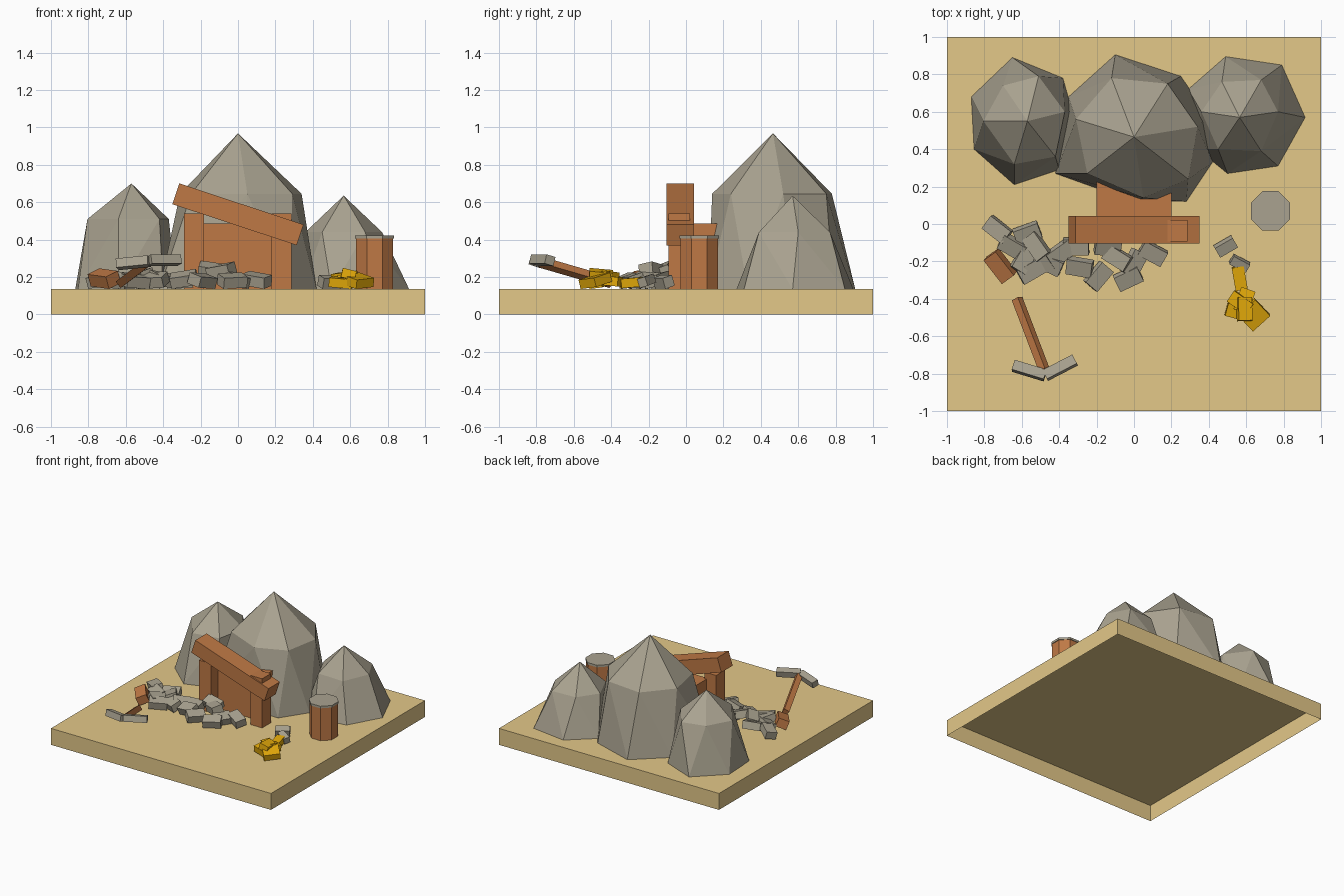
import bpy, bmesh, math
from mathutils import Vector, Euler, Quaternion

cube = bpy.data.objects.get("Cube")
if cube:
    bpy.data.objects.remove(cube, do_unlink=True)


def material(name, r, g, b):
    m = bpy.data.materials.new(name)
    m.use_nodes = True
    m.diffuse_color = (r, g, b, 1)
    m.node_tree.nodes["Principled BSDF"].inputs["Base Color"].default_value = (r, g, b, 1)
    return m


SAND = material("sand", 0.77, 0.58, 0.25)
WOOD = material("wood", 0.52, 0.19, 0.06)
STONE = material("stone", 0.40, 0.365, 0.28)
GOLD = material("gold", 0.79, 0.41, 0.003)
GROUND = 0.135


def finish(name, bm, mat, open_below=False):
    bmesh.ops.recalc_face_normals(bm, faces=bm.faces)
    if open_below:
        under = [f for f in bm.faces if f.normal.z < -0.9]
        bmesh.ops.delete(bm, geom=under, context='FACES')
    mesh = bpy.data.meshes.new(name)
    bm.to_mesh(mesh)
    bm.free()
    mesh.materials.append(mat)
    ob = bpy.data.objects.new(name, mesh)
    bpy.context.collection.objects.link(ob)
    return ob


def box(name, mat, loc, size, rot=(0, 0, 0), open_below=False):
    bm = bmesh.new()
    bmesh.ops.create_cube(bm, size=1)
    bmesh.ops.scale(bm, vec=size, verts=bm.verts)
    ob = finish(name, bm, mat, open_below)
    ob.location = loc
    ob.rotation_euler = [math.radians(a) for a in rot]
    return ob


def chunk(name, mat, loc, size, rot):
    # Tilted block lifted so that it never sinks through the ground
    ob = box(name, mat, loc, size, rot)
    turn = ob.rotation_euler.to_matrix()
    lowest = loc[2] + min((turn @ v.co).z for v in ob.data.vertices)
    ob.location.z += max(0, GROUND + 0.001 - lowest)


def bar(name, mat, start, end, width, height, roll):
    # Block whose long side runs between two points, rolled about its length
    a, b = Vector(start), Vector(end)
    ob = box(name, mat, (a + b) / 2, ((b - a).length, width, height))
    turn = (b - a).to_track_quat('X', 'Z') @ Quaternion((1, 0, 0), math.radians(roll))
    ob.rotation_euler = turn.to_euler()


def prism(name, mat, x, y, z0, z1, radius, sides=8):
    bm = bmesh.new()
    bmesh.ops.create_cone(bm, cap_ends=True, segments=sides, radius1=radius,
                          radius2=radius, depth=z1 - z0)
    ob = finish(name, bm, mat)
    ob.location = (x, y, (z0 + z1) / 2)
    ob.rotation_euler.z = math.pi / sides


def mountain(name, apex, shoulder_z, shoulder, foot):
    # Faceted peak: hull of a foot ring, a shoulder ring and the apex
    bm = bmesh.new()
    pts = [(x, y, GROUND) for x, y in foot]
    pts += [(x, y, shoulder_z) for x, y in shoulder] + [apex]
    for p in pts:
        bm.verts.new(p)
    bmesh.ops.convex_hull(bm, input=bm.verts)
    loose = [v for v in bm.verts if not v.link_faces]
    bmesh.ops.delete(bm, geom=loose, context='VERTS')
    finish(name, bm, STONE, open_below=True)


# Ground slab, hollow underneath
box("ground_slab", SAND, (0, 0, GROUND / 2), (2, 2, GROUND), open_below=True)

# Mountains
mountain("middle_mountain", (0, 0.465, 0.968), 0.645,
         [(0.05, 0.14), (0.29, 0.24), (0.34, 0.52), (0.18, 0.75),
          (-0.12, 0.78), (-0.31, 0.56), (-0.25, 0.27)],
         [(0, 0.12), (0.28, 0.12), (0.42, 0.33), (0.395, 0.58), (0.25, 0.79),
          (-0.1, 0.905), (-0.35, 0.68), (-0.42, 0.27)])
mountain("right_mountain", (-0.57, 0.55, 0.70), 0.51,
         [(-0.64, 0.32), (-0.42, 0.36), (-0.37, 0.6), (-0.51, 0.79),
          (-0.7, 0.74), (-0.805, 0.55)],
         [(-0.64, 0.21), (-0.40, 0.29), (-0.33, 0.6), (-0.38, 0.78),
          (-0.65, 0.89), (-0.87, 0.68), (-0.855, 0.4)])
mountain("left_mountain", (0.565, 0.57, 0.635), 0.44,
         [(0.45, 0.40), (0.68, 0.39), (0.77, 0.6), (0.68, 0.77),
          (0.47, 0.76), (0.36, 0.6)],
         [(0.5, 0.27), (0.77, 0.31), (0.915, 0.57), (0.79, 0.85),
          (0.49, 0.895), (0.29, 0.72), (0.34, 0.4)])

# Mine entrance
for side, x in (("right", -0.235), ("left", 0.232)):
    box(side + "_post", WOOD, (x, -0.037, 0.338), (0.107, 0.115, 0.404))
box("entrance_boards", WOOD, (0, 0.14, 0.311), (0.4, 0.28, 0.35))
box("fallen_lintel", WOOD, (0, -0.032, 0.535), (0.7, 0.147, 0.117), (0, 18.3, 0))

# Barrel
prism("barrel", WOOD, 0.73, 0.07, GROUND + 0.001, 0.405, 0.108)
prism("barrel_lid", STONE, 0.73, 0.07, 0.405, 0.422, 0.114)

# Pickaxe
bar("pick_handle", WOOD, (-0.625, -0.4, 0.17), (-0.48, -0.78, 0.28), 0.043, 0.043, 33)
bar("pick_right_arm", STONE, (-0.645, -0.758, 0.268), (-0.475, -0.81, 0.285), 0.055, 0.05, -15)
bar("pick_left_arm", STONE, (-0.475, -0.81, 0.29), (-0.315, -0.727, 0.29), 0.055, 0.05, -15)

# Rubble: x, y, height, turn
rubble = [(-0.73, -0.03, 0.175, -38), (-0.57, -0.05, 0.18, 20), (-0.65, -0.12, 0.175, -30),
          (-0.59, -0.19, 0.18, 60), (-0.52, -0.12, 0.2, -55), (-0.45, -0.21, 0.18, -25),
          (-0.55, -0.25, 0.17, 30), (-0.4, -0.16, 0.175, 35), (-0.29, -0.23, 0.18, -10),
          (-0.31, -0.12, 0.175, 0), (-0.19, -0.28, 0.18, 50), (-0.14, -0.12, 0.235, -5),
          (-0.09, -0.18, 0.235, -32), (-0.03, -0.29, 0.175, 25), (0.0, -0.21, 0.18, 62),
          (0.1, -0.155, 0.175, -28)]
for i, (x, y, z, turn) in enumerate(rubble):
    chunk(f"rubble_{i + 1}", STONE, (x, y, z), (0.138, 0.085, 0.06),
          (12 + i % 3 * 5, (i % 4 - 1.5) * 6, turn))
chunk("far_stone", STONE, (0.49, -0.12, 0.17), (0.11, 0.06, 0.06), (18, 0, 30))
chunk("near_stone", STONE, (0.565, -0.21, 0.18), (0.1, 0.05, 0.05), (15, 10, -28))
chunk("broken_plank", WOOD, (-0.715, -0.225, 0.18), (0.16, 0.085, 0.07), (22, 5, -52))

# Gold nuggets: x, y, height, turn, width
nuggets = [(0.565, -0.29, 0.17, 100, 0.065), (0.555, -0.47, 0.17, -15, 0.07),
           (0.64, -0.485, 0.165, 42, 0.12), (0.59, -0.41, 0.18, 70, 0.08),
           (0.57, -0.42, 0.2, -35, 0.07), (0.59, -0.455, 0.21, 92, 0.075)]
for i, (x, y, z, turn, wide) in enumerate(nuggets):
    chunk(f"gold_nugget_{i + 1}", GOLD, (x, y, z), (0.125, wide, 0.05),
          (i % 3 * 7, i % 2 * 10 - 5, turn))
